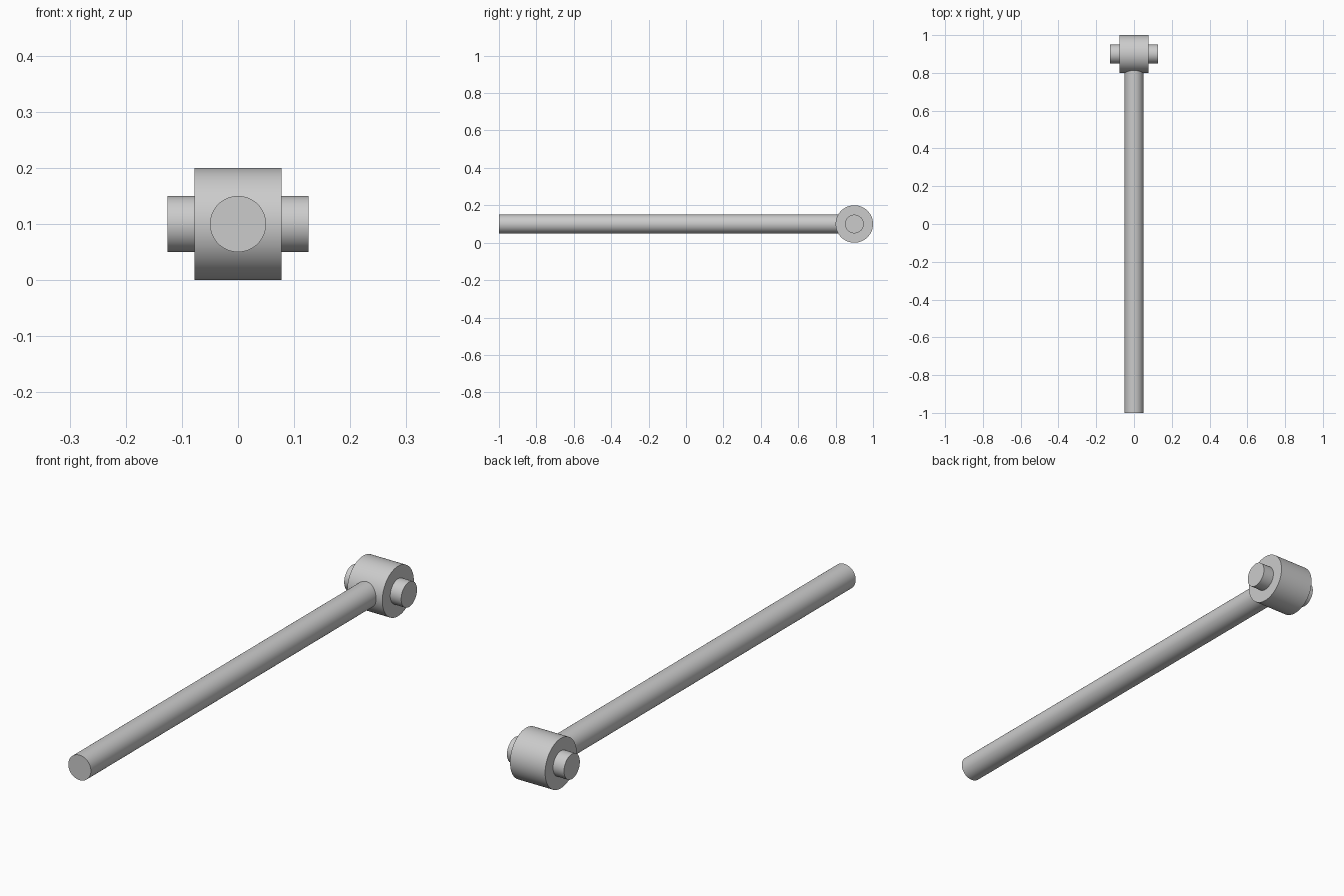
import bpy
from math import pi

if "Cube" in bpy.data.objects:
    bpy.data.objects.remove(bpy.data.objects["Cube"])

def cylinder(name, radius, length, location, rotation):
    bpy.ops.mesh.primitive_cylinder_add(vertices=64, radius=radius, depth=length,
                                        location=location, rotation=rotation)
    obj = bpy.context.object
    obj.name = name
    bpy.ops.object.shade_smooth_by_angle(angle=pi / 6)
    return obj

ALONG_X = (0, pi / 2, 0)
ALONG_Y = (pi / 2, 0, 0)
HEAD_Y, AXIS_Z = 0.9, 0.1

# Long rod, its end sunk into the head
rod_start, rod_end = -1.0, 0.84
cylinder("rod", 0.05, rod_end - rod_start,
         (0, (rod_start + rod_end) / 2, AXIS_Z), ALONG_Y)

# Cross head at the back end
cylinder("head", 0.1, 0.155, (0, HEAD_Y, AXIS_Z), ALONG_X)

# Pin through the head, sticking out on both sides
cylinder("pin", 0.05, 0.252, (0, HEAD_Y, AXIS_Z), ALONG_X)
